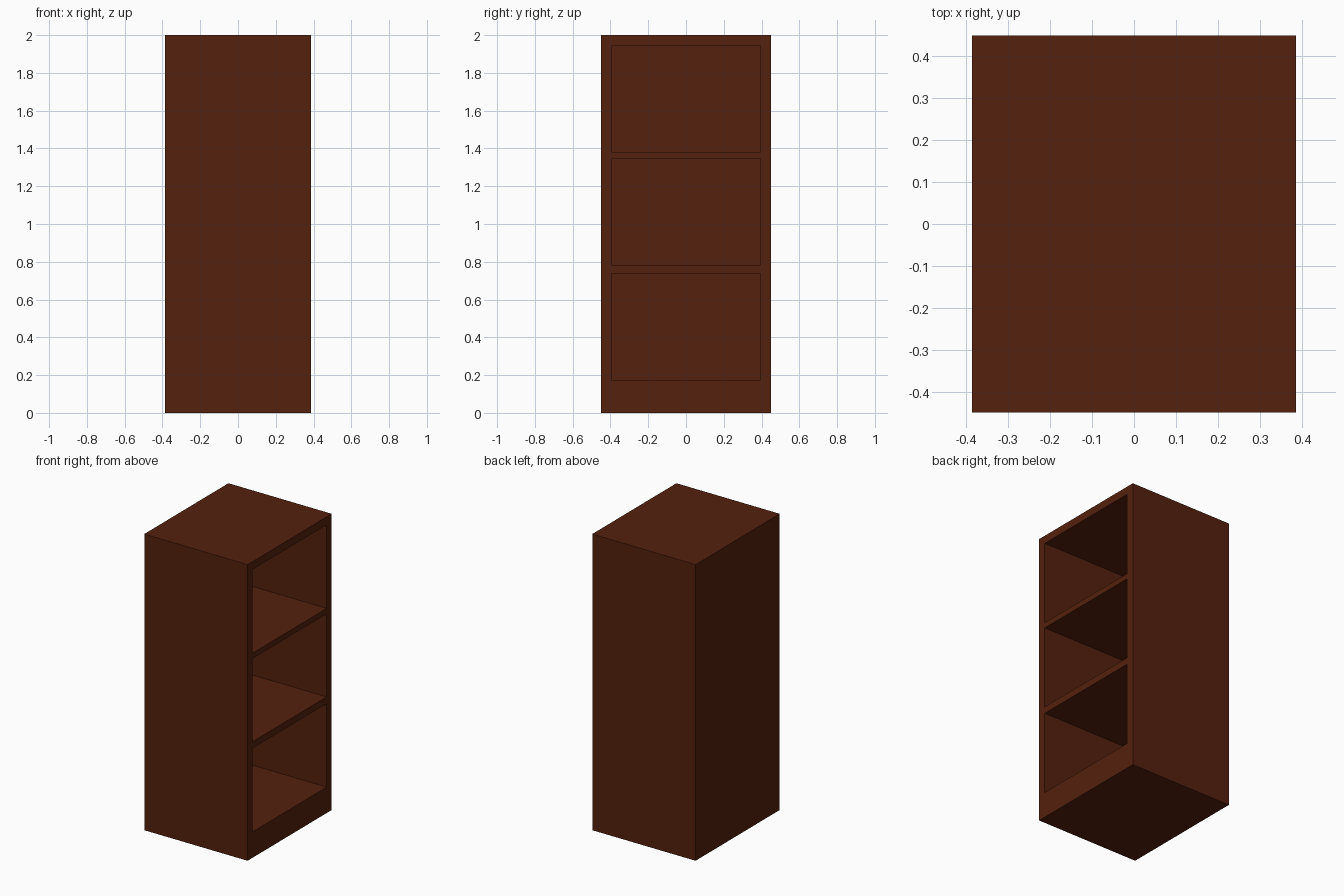
import bpy
import bmesh
from mathutils import Vector

cube = bpy.data.objects.get("Cube")
if cube:
    bpy.data.objects.remove(cube, do_unlink=True)

HALF_X, HALF_Y, HEIGHT = 0.386, 0.449, 2.0
OPENING_Y = 0.395
BAYS = [(0.175, 0.738), (0.784, 1.345), (1.382, 1.946)]
DEPTH = 0.72

# Dark wood
wood = bpy.data.materials.new("dark brown wood")
wood.use_nodes = True
color = (0.09, 0.0152, 0.0044, 1)
wood.diffuse_color = color
wood.node_tree.nodes["Principled BSDF"].inputs["Base Color"].default_value = color

# Solid cabinet block
bm = bmesh.new()
bmesh.ops.create_cube(bm, size=1)
bmesh.ops.scale(bm, vec=(2 * HALF_X, 2 * HALF_Y, HEIGHT), verts=bm.verts)
bmesh.ops.translate(bm, vec=(0, 0, HEIGHT / 2), verts=bm.verts)


def open_side():
    return [f for f in bm.faces if f.normal.x > 0.9]


def cut(point, normal):
    """Cut only the open side along a plane."""
    faces = open_side()
    edges = {e for f in faces for e in f.edges}
    verts = {v for f in faces for v in f.verts}
    bmesh.ops.bisect_plane(bm, geom=[*verts, *edges, *faces], plane_co=point, plane_no=normal)
    bm.normal_update()


# Frame and shelf lines on the open side
bm.normal_update()
for y in (-OPENING_Y, OPENING_Y):
    cut(Vector((0, y, 0)), Vector((0, 1, 0)))
for bay in BAYS:
    for z in bay:
        cut(Vector((0, 0, z)), Vector((0, 0, 1)))

# Push the three bays inward
recess = []
for f in open_side():
    c = f.calc_center_median()
    if abs(c.y) < OPENING_Y and any(low < c.z < high for low, high in BAYS):
        recess.append(f)
result = bmesh.ops.extrude_face_region(bm, geom=recess)
inner = [g for g in result["geom"] if isinstance(g, bmesh.types.BMVert)]
bmesh.ops.translate(bm, vec=(-DEPTH, 0, 0), verts=inner)
old = [f for f in recess if f.is_valid]
if old:
    bmesh.ops.delete(bm, geom=old, context="FACES_ONLY")

# Tidy the flat frame and finish
flat_edges = [e for e in bm.edges if len(e.link_faces) == 2]
bmesh.ops.recalc_face_normals(bm, faces=bm.faces)
mesh = bpy.data.meshes.new("bookcase")
bm.to_mesh(mesh)
bm.free()
mesh.materials.append(wood)
bookcase = bpy.data.objects.new("bookcase", mesh)
bpy.context.collection.objects.link(bookcase)
